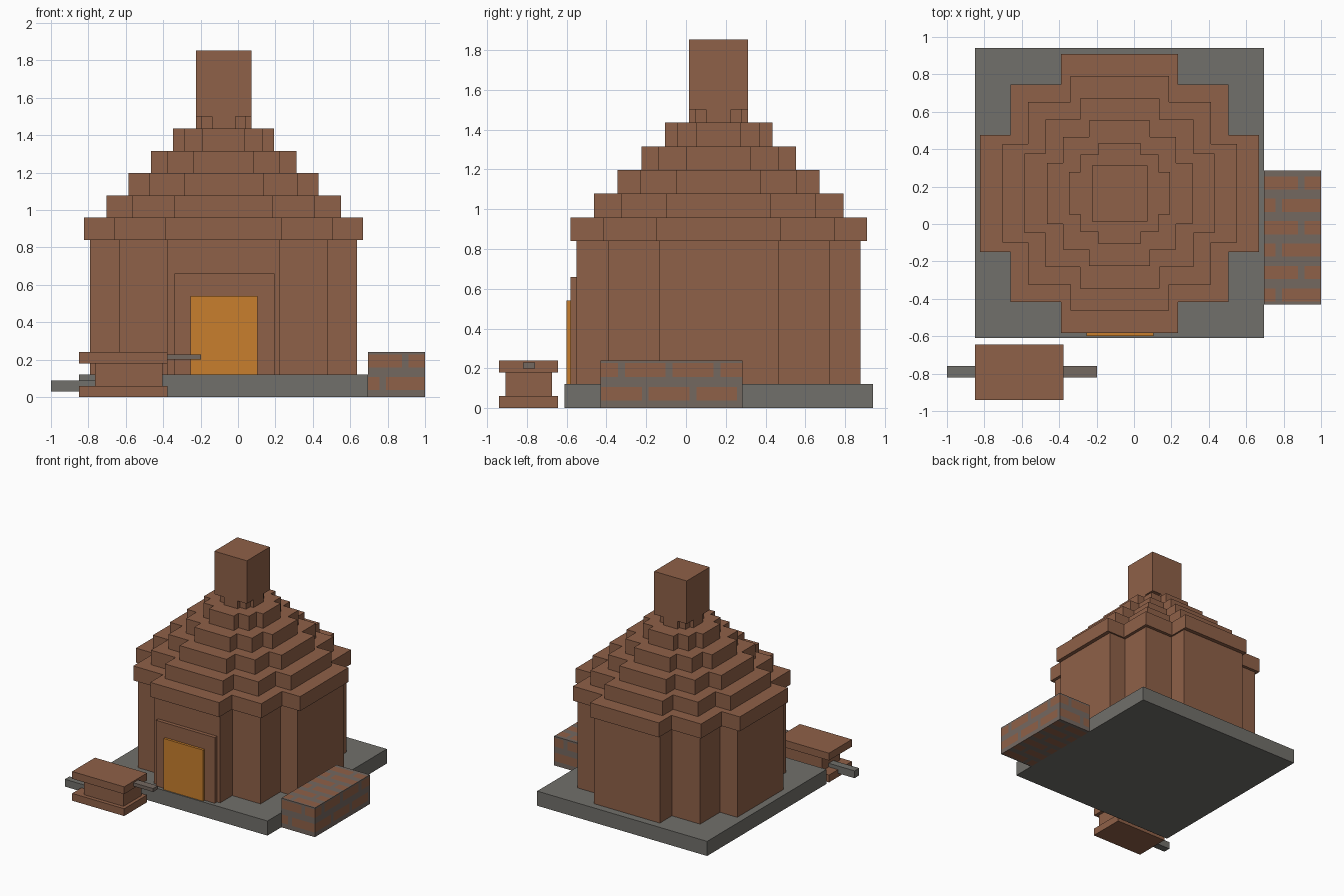
import bpy
import bmesh
import math
from mathutils import Matrix, Vector

cube = bpy.data.objects.get("Cube")
if cube:
    bpy.data.objects.remove(cube, do_unlink=True)


def material(name, rgb):
    mat = bpy.data.materials.new(name)
    mat.use_nodes = True
    mat.diffuse_color = (*rgb, 1)
    mat.node_tree.nodes["Principled BSDF"].inputs["Base Color"].default_value = (*rgb, 1)
    return mat


CLAY = material("brown clay", (0.275, 0.119, 0.065))
STONE = material("grey stone", (0.165, 0.160, 0.145))
DOOR = material("orange door", (0.578, 0.212, 0.026))
MORTAR = material("warm grey mortar", (0.175, 0.138, 0.118))


def finish(name, bm, *mats):
    bmesh.ops.recalc_face_normals(bm, faces=bm.faces)
    mesh = bpy.data.meshes.new(name)
    bm.to_mesh(mesh)
    bm.free()
    for mat in mats:
        mesh.materials.append(mat)
    obj = bpy.data.objects.new(name, mesh)
    bpy.context.collection.objects.link(obj)
    return obj


def box_mesh(x, y, z):
    lo, hi = Vector((x[0], y[0], z[0])), Vector((x[1], y[1], z[1]))
    bm = bmesh.new()
    bmesh.ops.create_cube(bm, size=1, matrix=Matrix.Translation((lo + hi) / 2)
                          @ Matrix.Diagonal((*(hi - lo), 1)))
    return bm


def box(name, mat, x, y, z):
    return finish(name, box_mesh(x, y, z), mat)


CX, CY = -0.077, 0.164


def stepped_prism(name, narrow, mid, far, z0, z1):
    """Square plan with stepped corners, extruded upwards."""
    quarter = [(far, narrow), (mid, narrow), (mid, mid), (narrow, mid), (narrow, far)]
    bm = bmesh.new()
    verts = []
    for turn in range(4):
        c, s = round(math.cos(turn * math.pi / 2)), round(math.sin(turn * math.pi / 2))
        for px, py in quarter:
            verts.append(bm.verts.new((CX + c * px - s * py, CY + s * px + c * py, z0)))
    face = bm.faces.new(verts)
    top = bmesh.ops.extrude_face_region(bm, geom=[face])["geom"]
    bmesh.ops.translate(bm, vec=(0, 0, z1 - z0),
                        verts=[v for v in top if isinstance(v, bmesh.types.BMVert)])
    return finish(name, bm, CLAY)


# Platform and main body
box("platform", STONE, (-0.85, 0.695), (-0.61, 0.94), (0, 0.12))
stepped_prism("kiln_body", 0.30, 0.557, 0.714, 0.12, 0.84)

# Stepped roof, each tier smaller than the last
for i in range(5):
    far = 0.746 - 0.119 * i
    stepped_prism(f"roof_tier_{i + 1}", 0.313 - 0.05 * i, 0.582 - 0.0935 * i, far,
                  0.84 + 0.119 * i, 0.959 + 0.119 * i)

# Chimney on a notched neck
stepped_prism("chimney_neck", 0.063, 0.118, 0.148, 1.435, 1.50)
box("chimney", CLAY, (-0.225, 0.071), (0.014, 0.312), (1.50, 1.853))

# Doorway
box("door_frame", CLAY, (-0.34, 0.195), (-0.58, -0.55), (0.12, 0.66))
box("door", DOOR, (-0.255, 0.103), (-0.60, -0.58), (0.12, 0.54))

# Work table with two side bars
for name, z in (("table_foot", (0, 0.06)), ("table_top", (0.18, 0.24))):
    box(name, CLAY, (-0.85, -0.377), (-0.94, -0.643), z)
box("table_core", CLAY, (-0.765, -0.405), (-0.908, -0.674), (0.06, 0.18))
box("low_bar", STONE, (-1.0, -0.765), (-0.82, -0.76), (0.03, 0.09))
box("high_bar", MORTAR, (-0.377, -0.197), (-0.82, -0.76), (0.20, 0.228))

# Brick stack: block cut along the mortar joints, then coloured by position
ROW, LONG = 0.12, 0.24
BED, GAP = 0.05, 0.035
ROW_ORIGIN = {2: 0.012, 1: 0.04}
GAP_ORIGIN = {1: 0.035, 0: 0.775}


def cut_all(bm, axis, origin, period, width):
    normal = Vector((0, 0, 0))
    normal[axis] = 1
    for k in range(-12, 13):
        for side in (-0.5, 0.5):
            spot = normal * (origin + period * k + side * width)
            bmesh.ops.bisect_plane(bm, geom=bm.verts[:] + bm.edges[:] + bm.faces[:],
                                   plane_co=spot, plane_no=normal, dist=1e-5)


def near_joint(value, origin, period, width):
    offset = (value - origin + period / 2) % period - period / 2
    return abs(offset) < width / 2


def is_mortar(face):
    axis = max(range(3), key=lambda a: abs(face.normal[a]))
    u_axis, v_axis = {0: (1, 2), 1: (0, 2), 2: (0, 1)}[axis]
    c = face.calc_center_median()
    v0 = ROW_ORIGIN[v_axis]
    if near_joint(c[v_axis], v0, ROW, BED):
        return True
    row = math.floor((c[v_axis] - v0) / ROW)
    shift = ROW * (row % 2)
    return near_joint(c[u_axis], GAP_ORIGIN[u_axis] + shift, LONG, GAP)


stack = box_mesh((0.695, 1.0), (-0.43, 0.285), (0, 0.24))
for axis, origin in ROW_ORIGIN.items():
    cut_all(stack, axis, origin, ROW, BED)
for axis, origin in GAP_ORIGIN.items():
    cut_all(stack, axis, origin, ROW, GAP)
stack.normal_update()
for face in stack.faces:
    face.material_index = 1 if is_mortar(face) else 0
finish("brick_stack", stack, CLAY, MORTAR)
